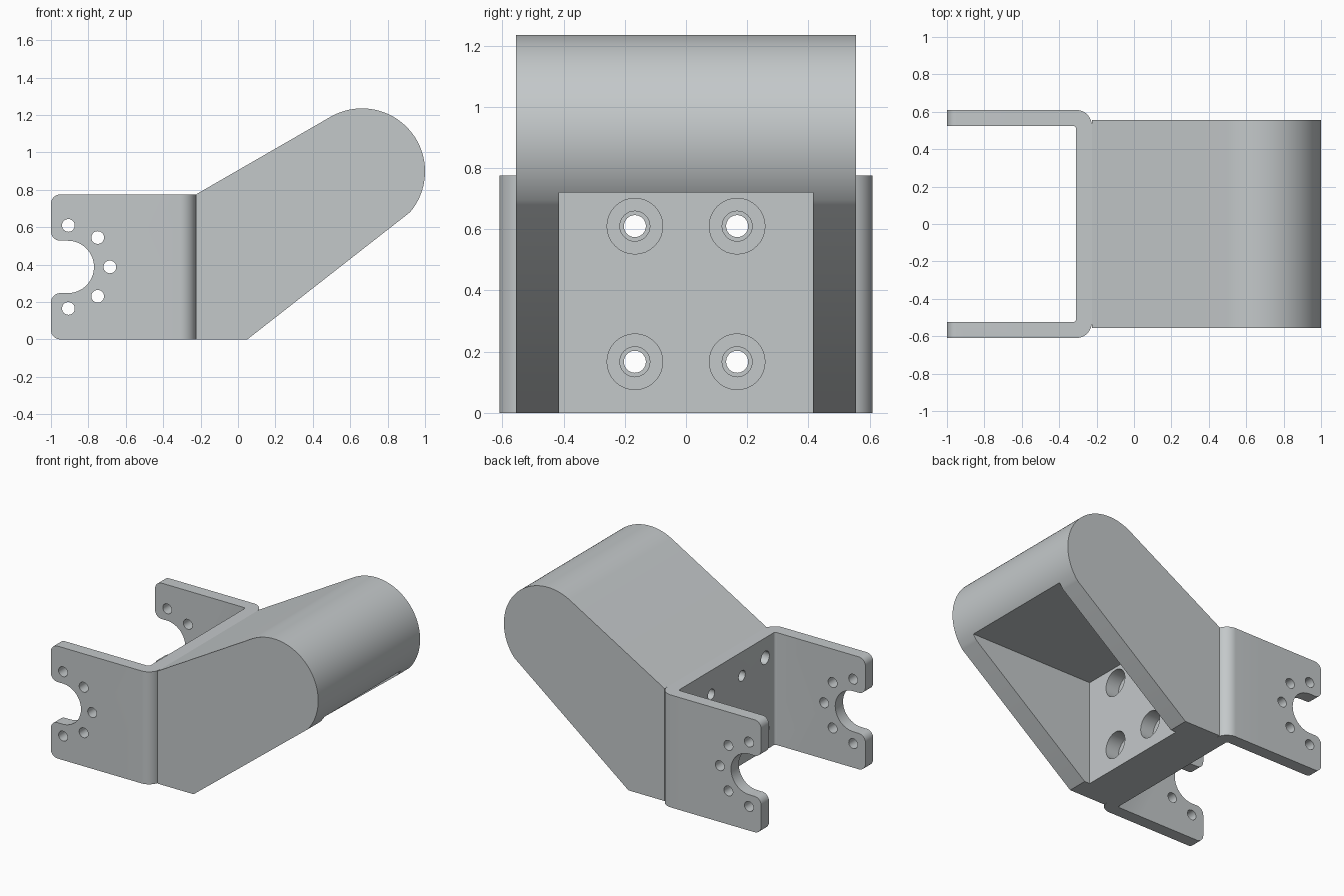
import bpy, bmesh, math
from mathutils import Matrix, Vector

cube = bpy.data.objects.get("Cube")
if cube:
    bpy.data.objects.remove(cube, do_unlink=True)

metal = bpy.data.materials.new("light grey metal")
metal.use_nodes = True
GREY = (0.55, 0.58, 0.59, 1.0)
metal.diffuse_color = GREY
metal.node_tree.nodes["Principled BSDF"].inputs["Base Color"].default_value = GREY


def arc(cx, cy, r, a0, a1, n=12):
    """Points on an arc, angles in degrees."""
    return [(cx + r * math.cos(math.radians(a0 + (a1 - a0) * i / n)),
             cy + r * math.sin(math.radians(a0 + (a1 - a0) * i / n))) for i in range(n + 1)]


def prism(name, pts, axis, lo, hi):
    """Extrude a 2D outline along an axis: Y uses (x, z), Z uses (x, y), X uses (y, z)."""
    place = {"X": lambda p, d: (d, p[0], p[1]),
             "Y": lambda p, d: (p[0], d, p[1]),
             "Z": lambda p, d: (p[0], p[1], d)}[axis]
    bm = bmesh.new()
    face = bm.faces.new([bm.verts.new(place(p, lo)) for p in pts])
    ext = bmesh.ops.extrude_face_region(bm, geom=[face])
    moved = [v for v in ext["geom"] if isinstance(v, bmesh.types.BMVert)]
    bmesh.ops.translate(bm, verts=moved, vec=Vector(place((0, 0), hi - lo)))
    bmesh.ops.recalc_face_normals(bm, faces=bm.faces)
    mesh = bpy.data.meshes.new(name)
    bm.to_mesh(mesh)
    bm.free()
    mesh.materials.append(metal)
    obj = bpy.data.objects.new(name, mesh)
    bpy.context.collection.objects.link(obj)
    return obj


def combine(obj, cutter, operation="DIFFERENCE"):
    """Apply a boolean and throw the cutter away."""
    cutter.hide_render = True
    mod = obj.modifiers.new("cut", "BOOLEAN")
    mod.operation, mod.solver, mod.object = operation, "EXACT", cutter
    bpy.ops.object.select_all(action="DESELECT")
    bpy.context.view_layer.objects.active = obj
    obj.select_set(True)
    bpy.ops.object.modifier_apply(modifier=mod.name)
    bpy.data.objects.remove(cutter, do_unlink=True)


def drill(obj, axis, a, b, r, lo, hi):
    combine(obj, prism("drill_cutter", arc(a, b, r, 0, 360, 32)[:-1], axis, lo, hi))


def finish(obj):
    bpy.ops.object.select_all(action="DESELECT")
    bpy.context.view_layer.objects.active = obj
    obj.select_set(True)
    bpy.ops.object.shade_smooth_by_angle(angle=math.radians(25))


WEB_IN, WEB_OUT = -0.31, -0.225      # web faces in x
ARM_IN, ARM_OUT = 0.525, 0.61        # arm faces in y
TOP, MID = 0.775, 0.3875
SCREWS = [(y, z) for y in (-0.167, 0.167) for z in (0.167, 0.61)]

# Bent U bracket: plan outline, mirrored across y
half = ([(WEB_OUT, 0.0)] + arc(WEB_OUT - 0.085, ARM_IN, 0.085, 0, 90)
        + [(-1.0, ARM_OUT), (-1.0, ARM_IN)]
        + arc(WEB_IN - 0.015, ARM_IN - 0.015, 0.015, 90, 0, 4))
plan = half + [(x, -y) for x, y in reversed(half[1:])]
bracket = prism("u_bracket", plan, "Z", 0.0, TOP)

# Arm outline with rounded corners and open round notch
lower = (arc(-0.95, 0.05, 0.05, 270, 180, 8)
         + arc(-0.95, MID - 0.19, 0.05, 180, 90, 8)
         + arc(-0.91, MID, 0.14, 270, 360, 16))
side = ([(0.0, -0.1), (-0.5, -0.1), (-0.5, 0.0)] + lower
        + [(x, TOP - z) for x, z in reversed(lower[:-1])]
        + [(-0.5, TOP), (-0.5, TOP + 0.1), (0.0, TOP + 0.1)])
combine(bracket, prism("side_cutter", side, "Y", -0.8, 0.8), "INTERSECT")

# Fan of five holes through both arms
for deg in (-90, -45, 0, 45, 90):
    a = math.radians(deg)
    drill(bracket, "Y", -0.907 + 0.222 * math.cos(a), MID + 0.222 * math.sin(a), 0.034, -0.8, 0.8)

# Screw holes and corner holes in the web
for y, z in SCREWS:
    drill(bracket, "X", y, z, 0.036, -0.4, -0.1)
for y in (-0.42, 0.42):
    for z in (MID - 0.25, MID + 0.25):
        drill(bracket, "X", y, z, 0.045, -0.4, -0.1)
finish(bracket)

# Sloping body with rounded end
outline = ([(WEB_OUT, 0.0), (0.05, 0.0)]
           + arc(0.663, 0.898, 0.337, -40.3, 120, 48) + [(WEB_OUT, TOP)])
body = prism("sloping_body", outline, "Y", -0.555, 0.555)

# Pocket open to the underside
combine(body, prism("pocket_cutter", [(0.01, -0.1), (1.2, -0.1), (1.2, 0.72), (0.01, 0.72)],
                    "Y", -0.415, 0.415))

# Counterbored screw holes
for y, z in SCREWS:
    drill(body, "X", y, z, 0.049, -0.3, 0.1)
    drill(body, "X", y, z, 0.091, -0.09, 0.1)
finish(body)
